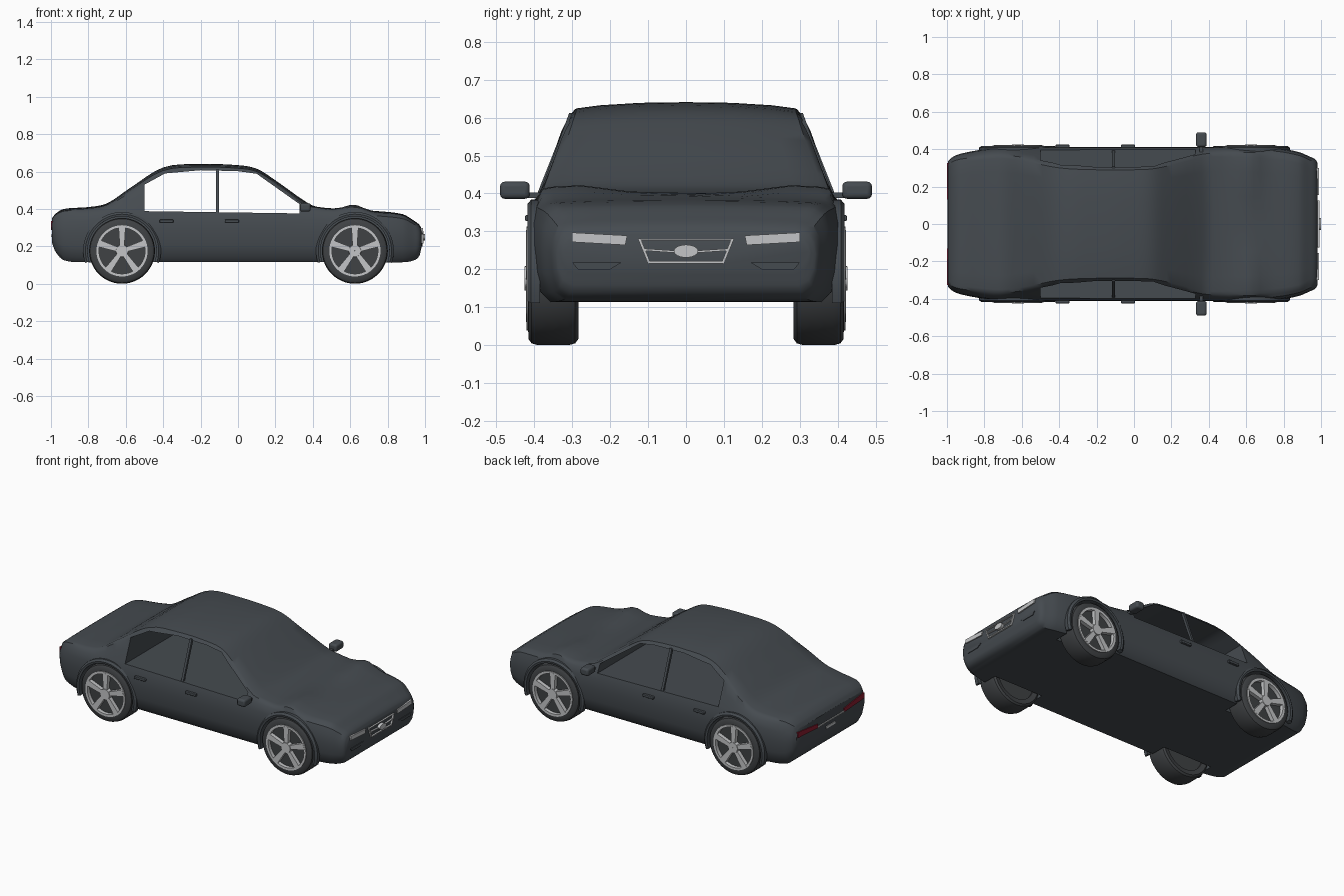
import bpy, bmesh, math
from mathutils import Vector

if "Cube" in bpy.data.objects:
    bpy.data.objects.remove(bpy.data.objects["Cube"])

def material(name, rgb):
    m = bpy.data.materials.new(name)
    m.diffuse_color = (*rgb, 1)
    m.use_nodes = True
    m.node_tree.nodes["Principled BSDF"].inputs["Base Color"].default_value = m.diffuse_color
    return m

PAINT = material("charcoal paint", (0.060, 0.070, 0.080))
RUBBER = material("tyre rubber", (0.050, 0.054, 0.058))
SILVER = material("silver", (0.55, 0.56, 0.57))
RED = material("tail light red", (0.26, 0.012, 0.03))

def make(name, verts, faces, mat, angle=35):
    me = bpy.data.meshes.new(name)
    me.from_pydata([tuple(v) for v in verts], [], faces)
    bm = bmesh.new()
    bm.from_mesh(me)
    bmesh.ops.recalc_face_normals(bm, faces=bm.faces)
    bm.to_mesh(me)
    bm.free()
    ob = bpy.data.objects.new(name, me)
    bpy.context.collection.objects.link(ob)
    me.materials.append(mat)
    select(ob)
    bpy.ops.object.shade_smooth_by_angle(angle=math.radians(angle))
    return ob

def select(ob):
    bpy.ops.object.select_all(action='DESELECT')
    ob.select_set(True)
    bpy.context.view_layer.objects.active = ob

def prism(name, pts, a, b, mat, axis='x'):
    """Outline extruded from a to b: (y,z) outline along x, or (x,z) outline along y."""
    n = len(pts)
    put = (lambda p, d: (d, p[0], p[1])) if axis == 'x' else (lambda p, d: (p[0], d, p[1]))
    verts = [put(p, d) for d in (a, b) for p in pts]
    faces = [list(range(n)), list(range(n, 2 * n))]
    faces += [(i, (i + 1) % n, n + (i + 1) % n, n + i) for i in range(n)]
    return make(name, verts, faces, mat)

def box(name, lo, hi, mat, bevel=0):
    ob = prism(name, [(lo[1], lo[2]), (hi[1], lo[2]), (hi[1], hi[2]), (lo[1], hi[2])], lo[0], hi[0], mat)
    if bevel:
        m = ob.modifiers.new("bevel", 'BEVEL')
        m.width, m.segments = bevel, 3
    return ob

def lathe(name, profile, cx, cz, side, mat, a0=0, a1=360, n=48):
    """Closed (radius, y) profile turned around a y axis through (cx, cz)."""
    full, k = a1 - a0 == 360, len(profile)
    rings = n if full else n + 1
    verts, faces = [], []
    for i in range(rings):
        t = math.radians(a0 + (a1 - a0) * i / n)
        verts += [(cx + r * math.cos(t), side * y, cz + r * math.sin(t)) for r, y in profile]
    for i in range(n):
        j = (i + 1) % rings
        faces += [(i * k + q, i * k + (q + 1) % k, j * k + (q + 1) % k, j * k + q) for q in range(k)]
    if not full:
        faces += [list(range(k)), list(range(n * k, n * k + k))]
    return make(name, verts, faces, mat)

def cut(ob, cutter):
    m = ob.modifiers.new("cut", 'BOOLEAN')
    m.operation, m.solver, m.object = 'DIFFERENCE', 'EXACT', cutter
    select(ob)
    bpy.ops.object.modifier_apply(modifier=m.name)
    bpy.data.objects.remove(cutter)

# Body stations: x, half width, underside, belt height, top edge y, top edge z, centre z
STATIONS = [
    (-.995, .335, .22, .335, .31, .345, .35), (-.975, .355, .17, .36, .33, .37, .375),
    (-.93, .375, .125, .375, .345, .39, .40), (-.8, .40, .115, .385, .36, .40, .41),
    (-.7, .41, .115, .395, .365, .42, .43), (-.58, .413, .115, .40, .35, .495, .51),
    (-.4, .413, .115, .40, .315, .60, .622), (-.2, .413, .115, .40, .305, .618, .64),
    (0, .413, .115, .40, .305, .612, .634), (.1, .413, .115, .40, .31, .595, .615),
    (.2, .413, .115, .40, .33, .535, .553), (.36, .413, .115, .395, .37, .425, .44),
    (.42, .413, .115, .393, .375, .408, .412), (.6, .413, .115, .385, .37, .385, .398),
    (.75, .408, .115, .37, .36, .378, .388), (.88, .385, .115, .355, .34, .365, .372),
    (.94, .36, .125, .325, .31, .33, .338), (.97, .345, .15, .30, .30, .308, .315),
    (.982, .325, .20, .28, .28, .287, .293)]

def smooth_stations(sub=4):
    n, out = len(STATIONS), []
    S = [Vector(s) for s in STATIONS]
    slope = [(S[min(i + 1, n - 1)] - S[max(i - 1, 0)]) / (S[min(i + 1, n - 1)][0] - S[max(i - 1, 0)][0])
             for i in range(n)]
    for i in range(n - 1):
        h = S[i + 1][0] - S[i][0]
        for j in range(sub):
            t = j / sub
            p = (S[i] * (2*t**3 - 3*t**2 + 1) + slope[i] * h * (t**3 - 2*t**2 + t)
                 + S[i + 1] * (3*t**2 - 2*t**3) + slope[i + 1] * h * (t**3 - t**2))
            p[0] = S[i][0] + h * t
            out.append(p)
    return out + [S[-1]]

def section(s):
    x, w, zb, zs, yt, ze, zc = s
    h = zs - zb
    half = [(w - .045, zb), (w - .018, zb + .1 * h), (w - .004, zb + .32 * h), (w, zb + .6 * h),
            (w - .005, zb + .82 * h), (w - .018, zb + .97 * h)]
    by, bz = half[-1]
    half += [(by + (yt - by) * f, bz + (ze - bz) * f) for f in (.5, .9)]
    half += [(yt - .015, ze + .25 * (zc - ze)), (yt * .75, ze + .62 * (zc - ze)),
             (yt * .4, ze + .92 * (zc - ze))]
    # Raised crowns over the front wheels
    bump = .032 * math.exp(-((x - .62) / .065) ** 2)
    half = [(y, z + (bump * min(1, y / .28) ** 2 if i > 5 else 0)) for i, (y, z) in enumerate(half)]
    loop = half + [(0, zc)] + [(-y, z) for y, z in reversed(half)] + [(0, zb)]
    return [(x, y, z) for y, z in loop]

rings = [section(s) for s in smooth_stations()]
k = len(rings[0])
faces = [(i * k + q, i * k + (q + 1) % k, (i + 1) * k + (q + 1) % k, (i + 1) * k + q)
         for i in range(len(rings) - 1) for q in range(k)]
faces += [list(range(k)), list(range((len(rings) - 1) * k, len(rings) * k))]
body = make("body", [v for r in rings for v in r], faces, PAINT)

# Open cabin between the side windows
WINDOW = [(-.5, .388), (.33, .376), (.33, .425), (.1, .588), (0, .602), (-.2, .607), (-.39, .59), (-.5, .53)]
cut(body, prism("window_cutter", WINDOW, -.6, .6, PAINT, 'y'))

# Wheel wells
WHEELS, R = (-.62, .625), .176
for cx in WHEELS:
    for s in (1, -1):
        ring = [(cx + .184 * math.cos(a * math.pi / 24), R + .184 * math.sin(a * math.pi / 24)) for a in range(48)]
        cut(body, prism("well_cutter", ring, s * .27, s * .6, PAINT, 'y'))
select(body)
bpy.ops.object.shade_smooth_by_angle(angle=math.radians(35))

# Wheels with five-spoke rims, and arch lips
TYRE = [(.13, .29), (.16, .284), (.171, .292), (R, .31), (R, .39), (.171, .407), (.16, .415), (.136, .416),
        (.13, .405)]
for cx in WHEELS:
    for s in (1, -1):
        lathe("tyre", TYRE, cx, R, s, RUBBER)
        lathe("wheel_back", [(.001, .30), (.132, .30), (.132, .398), (.001, .398)], cx, R, s, RUBBER)
        lathe("rim_ring", [(.123, .395), (.137, .395), (.137, .421), (.123, .421)], cx, R, s, SILVER)
        lathe("hub", [(.001, .395), (.034, .395), (.032, .426), (.001, .426)], cx, R, s, SILVER, n=24)
        for i in range(5):
            t = math.radians(90 + 72 * i)
            d, e = (math.cos(t), math.sin(t)), (-math.sin(t), math.cos(t))
            quad = [(cx + d[0] * r + e[0] * o, R + d[1] * r + e[1] * o)
                    for r, o in ((.02, -.012), (.128, -.019), (.128, .019), (.02, .012))]
            prism("spoke", quad, s * .395, s * .422, SILVER, 'y')
        lathe("arch_lip", [(.184, .385), (.184, .416), (.196, .418), (.208, .408), (.208, .385)],
              cx, R, s, PAINT, -18, 198, 32)

for s in (1, -1):
    # Middle window pillar
    w = .0075
    corners = [(x, s * y, z) for y, z in ((.395, .375), (.38, .375), (.29, .612), (.308, .612))
               for x in (-.11 - w, -.11 + w)]
    make("window_pillar", corners, [(0, 1, 3, 2), (2, 3, 5, 4), (4, 5, 7, 6), (6, 7, 1, 0),
                                    (0, 2, 4, 6), (1, 3, 5, 7)], PAINT)
    # Mirrors
    ys = sorted((s * .412, s * .49))
    box("mirror", (.332, ys[0], .386), (.388, ys[1], .431), PAINT, .012)
    ys = sorted((s * .38, s * .42))
    box("mirror_arm", (.35, ys[0], .388), (.37, ys[1], .402), PAINT)
    # Door handles
    for x in (-.42, -.07):
        ys = sorted((s * .405, s * .424))
        box("door_handle", (x, ys[0], .327), (x + .075, ys[1], .343), PAINT, .004)
    # Lights and lower bumper vents
    prism("headlight", [(s * y, z) for y, z in ((.30, .297), (.30, .272), (.16, .264), (.155, .289))],
          .95, .989, SILVER)
    prism("bumper_vent", [(s * y, z) for y, z in ((.30, .218), (.285, .2), (.20, .2), (.17, .218))],
          .96, .986, PAINT)
    prism("tail_light", [(s * y, z) for y, z in ((.325, .335), (.325, .30), (.13, .288), (.13, .312))],
          -.98, -1.0, RED)

# Grille frame, crossbars and centre boss
def bar(name, p, q, t=.0035):
    p, q = Vector(p), Vector(q)
    d = (q - p).normalized() * t
    n = Vector((-d.y, d.x))
    prism(name, [p - d + n, q + d + n, q + d - n, p - d - n], .97, .992, SILVER)

bar("grille_top", (-.122, .278), (.122, .278), .002)
bar("grille_bottom", (-.098, .219), (.098, .219))
for s in (1, -1):
    bar("grille_side", (s * .122, .278), (s * .098, .219))
    bar("grille_crossbar", (s * .112, .252), (s * .02, .246), .0028)
oval = [(.032 * math.cos(i * math.pi / 12), .248 + .017 * math.sin(i * math.pi / 12)) for i in range(24)]
prism("grille_boss", oval, .97, 1.0, SILVER)

# Rear trim strip and plain plate
box("rear_trim", (-1.0, -.13, .288), (-.985, .13, .296), SILVER)
box("rear_plate", (-.999, -.045, .25), (-.985, .045, .264), SILVER)
